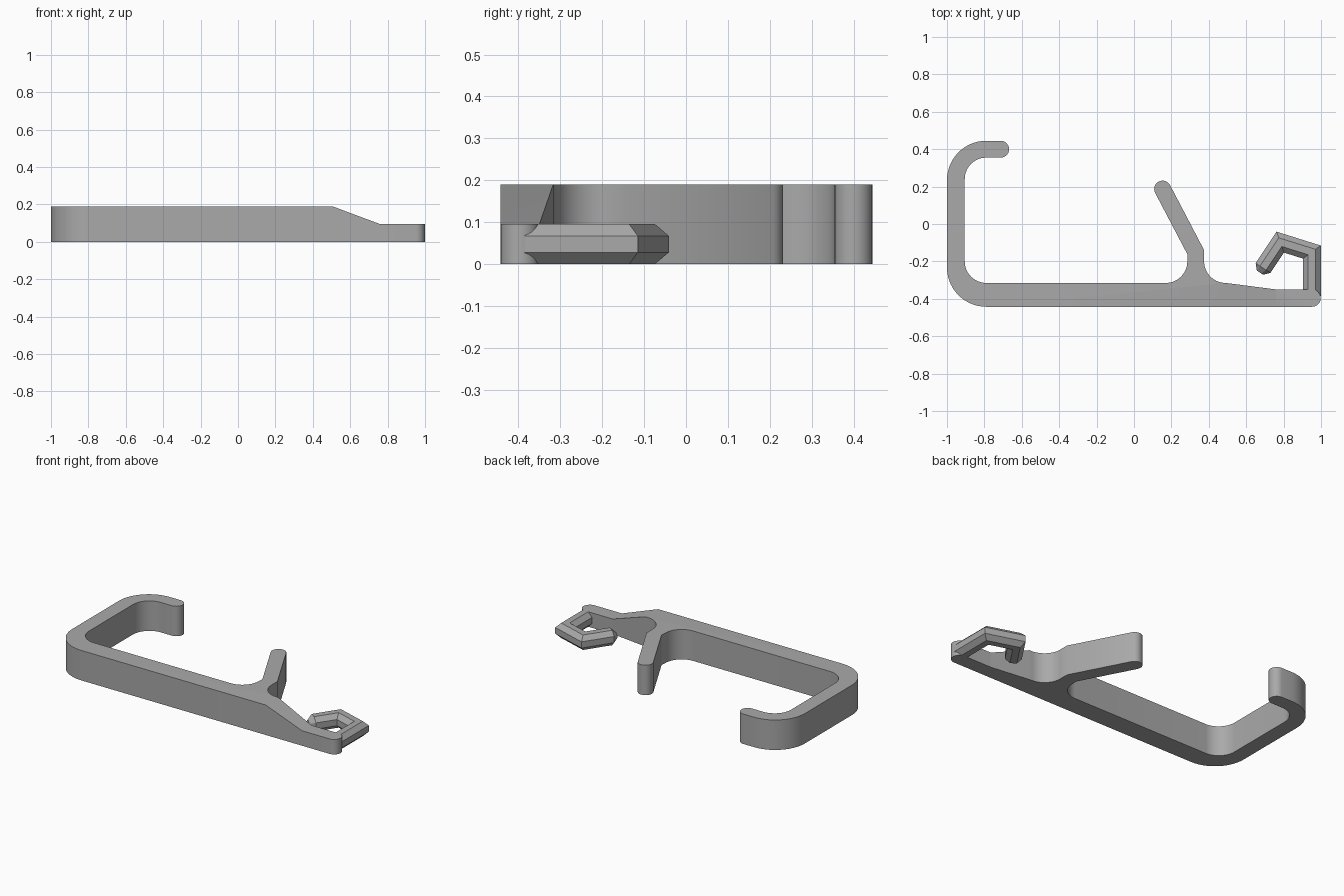
import bpy, bmesh
from math import sin, cos, radians, pi
from mathutils import Vector

cube = bpy.data.objects.get("Cube")
if cube:
    bpy.data.objects.remove(cube)

grey = bpy.data.materials.new("plain grey")
grey.use_nodes = True
color = (0.4, 0.4, 0.4, 1)
grey.diffuse_color = color
grey.node_tree.nodes["Principled BSDF"].inputs["Base Color"].default_value = color

HEIGHT, LOW = 0.19, 0.095


def arc(cx, cy, r, start, end, steps=14):
    angles = [radians(start + (end - start) * i / steps) for i in range(steps + 1)]
    return [(cx + r * cos(a), cy + r * sin(a)) for a in angles]


def finish(name, bm, angle):
    bmesh.ops.recalc_face_normals(bm, faces=bm.faces)
    mesh = bpy.data.meshes.new(name)
    bm.to_mesh(mesh)
    bm.free()
    mesh.materials.append(grey)
    obj = bpy.data.objects.new(name, mesh)
    bpy.context.collection.objects.link(obj)
    bpy.ops.object.select_all(action="DESELECT")
    obj.select_set(True)
    bpy.context.view_layer.objects.active = obj
    bpy.ops.object.shade_smooth_by_angle(angle=radians(angle))
    return obj


# Bracket outline: bar end, branch with fillets, then the curled frame
outline = (
    arc(0.952, -0.396, 0.0465, -90, 90)
    + [(0.76, -0.35)]
    + arc(0.49, -0.2, 0.115, 270, 180)
    + [(0.375, -0.14)]
    + arc(0.153, 0.187, 0.045, 27.5, 207.5)
    + [(0.287, -0.165)]
    + arc(0.17, -0.2, 0.115, 0, -90)
    + arc(-0.79, -0.2, 0.115, 270, 180)
    + arc(-0.79, 0.24, 0.115, 180, 90)
    + arc(-0.713, 0.4, 0.045, -90, 90)
    + arc(-0.79, 0.235, 0.21, 90, 180)
    + arc(-0.79, -0.2325, 0.21, 180, 270)
)
bm = bmesh.new()
base = bm.faces.new([bm.verts.new((x, y, 0)) for x, y in outline])
top = bmesh.ops.extrude_face_region(bm, geom=[base], use_keep_orig=True)
for v in [g for g in top["geom"] if isinstance(g, bmesh.types.BMVert)]:
    v.co.z = HEIGHT

# Ramp down to the thin end of the bar
RAMP_START, RAMP_END = 0.505, 0.76
for x in (RAMP_START, RAMP_END - 0.0005):
    bmesh.ops.bisect_plane(bm, geom=bm.verts[:] + bm.edges[:] + bm.faces[:],
                           plane_co=(x, 0, 0), plane_no=(1, 0, 0))
for v in bm.verts:
    if v.co.z > 0.1:
        t = (v.co.x - RAMP_START) / (RAMP_END - 0.0005 - RAMP_START)
        v.co.z = HEIGHT + (LOW - HEIGHT) * min(max(t, 0), 1)
finish("bracket_frame", bm, 30)

# Small hook: octagonal section swept along a bent path with a tapered tip
path = [Vector(p) for p in ((0.951, -0.385), (0.951, -0.15), (0.782, -0.097), (0.69, -0.235))]
tip_dir = (path[-1] - path[-2]).normalized()
path.append(path[-1] + tip_dir * 0.03)
sizes = [1, 1, 1, 1, 0.42]
radius = LOW / 2 / cos(pi / 8)

bm = bmesh.new()
rings = []
for i, p in enumerate(path):
    d_in = (p - path[i - 1]).normalized() if i else (path[1] - p).normalized()
    d_out = (path[i + 1] - p).normalized() if i + 1 < len(path) else d_in
    n_in, n_out = Vector((d_in.y, -d_in.x)), Vector((d_out.y, -d_out.x))
    miter = (n_in + n_out) / (1 + n_in.dot(n_out))
    ring = []
    for k in range(8):
        a = pi / 8 + k * pi / 4
        side = p + miter * (radius * cos(a) * sizes[i])
        ring.append(bm.verts.new((side.x, side.y, LOW / 2 + radius * sin(a) * sizes[i])))
    rings.append(ring)
for a, b in zip(rings, rings[1:]):
    for k in range(8):
        bm.faces.new((a[k], a[(k + 1) % 8], b[(k + 1) % 8], b[k]))
bm.faces.new(rings[0])
bm.faces.new(rings[-1])
finish("small_hook", bm, 20)
